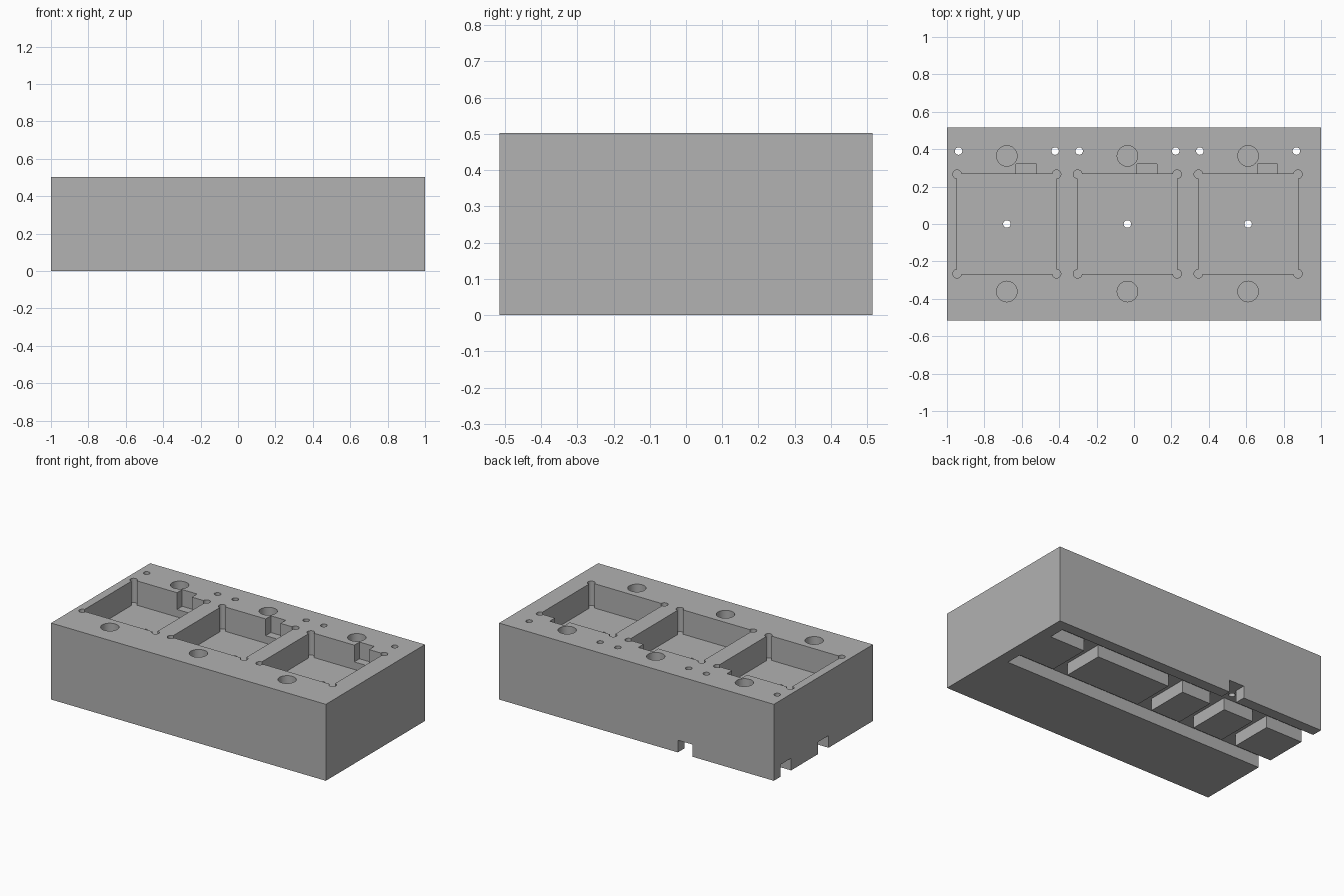
import bpy, bmesh
from math import cos, sin, pi, radians

cube = bpy.data.objects.get("Cube")
if cube:
    bpy.data.objects.remove(cube, do_unlink=True)

LENGTH, WIDTH, HEIGHT = 2.0, 1.03, 0.503
BAYS = (-0.68, -0.035, 0.61)          # bay centres along x
HALF = 0.266                          # half size of a square pocket
POCKET, NOTCH, SOCKET, CHANNEL = 0.16, 0.11, 0.2, 0.08
REAR = 0.39                           # y of the rear channel and its holes
GROOVE = 0.054                        # half width of the channels
OVER = 0.1                            # cutter overshoot


def prism(name, outline, z0, z1):
    """Extrude a flat counter-clockwise outline from z0 to z1."""
    bm = bmesh.new()
    base = bm.faces.new([bm.verts.new((x, y, z0)) for x, y in outline])
    top = bmesh.ops.extrude_face_region(bm, geom=[base])["geom"]
    bmesh.ops.translate(bm, vec=(0, 0, z1 - z0),
                        verts=[v for v in top if isinstance(v, bmesh.types.BMVert)])
    bmesh.ops.recalc_face_normals(bm, faces=bm.faces)
    mesh = bpy.data.meshes.new(name)
    bm.to_mesh(mesh)
    bm.free()
    obj = bpy.data.objects.new(name, mesh)
    bpy.context.collection.objects.link(obj)
    return obj


def rect(x0, x1, y0, y1):
    return [(x0, y0), (x1, y0), (x1, y1), (x0, y1)]


def arc(x, y, r, start, sweep, steps):
    return [(x + r * cos(radians(start + sweep * i / steps)),
             y + r * sin(radians(start + sweep * i / steps))) for i in range(steps + 1)]


def circle(x, y, r, steps=32):
    return arc(x, y, r, 0, 360, steps)[:-1]


def pocket_outline(cx):
    """Square with round reliefs centred on its corners."""
    points = []
    for k, (sx, sy) in enumerate(((-1, -1), (1, -1), (1, 1), (-1, 1))):
        points += arc(cx + sx * HALF, sy * HALF, 0.023, 90 * k + 90, 270, 18)
    return points


block = prism("fixture_block", rect(-LENGTH / 2, LENGTH / 2, -WIDTH / 2, WIDTH / 2), 0, HEIGHT)


def cut(outline, z0, z1):
    cutter = prism("cutter", outline, z0, z1)
    cutter.hide_render = True
    mod = block.modifiers.new("cut", "BOOLEAN")
    mod.operation, mod.solver, mod.object = "DIFFERENCE", "EXACT", cutter
    bpy.context.view_layer.objects.active = block
    bpy.ops.object.modifier_apply(modifier=mod.name)
    bpy.data.objects.remove(cutter, do_unlink=True)


# Bays: pocket, side notch, finger sockets and vent holes
top = HEIGHT + OVER
for cx in BAYS:
    cut(pocket_outline(cx), HEIGHT - POCKET, top)
    cut(rect(cx + 0.05, cx + 0.158, HALF - 0.03, 0.32), HEIGHT - NOTCH, top)
    for y in (-0.361, 0.364):
        cut(circle(cx, y, 0.055), HEIGHT - SOCKET, top)

# Underside channels: two lengthwise, open at one end
for y in (0, REAR):
    cut(rect(-LENGTH / 2 - OVER, 0.92, y - GROOVE, y + GROOVE), -OVER, CHANNEL)

# Cross channels joining them, one running out through the back
EXIT = -0.355
for x in BAYS + (EXIT,):
    end = WIDTH / 2 + OVER if x == EXIT else REAR
    cut(rect(x - GROOVE, x + GROOVE, 0, end), -OVER, CHANNEL)

# Through holes down into the channels
for cx in BAYS:
    for x, y in ((cx, 0), (cx - 0.258, REAR), (cx + 0.258, REAR)):
        cut(circle(x, y, 0.02, 24), -OVER, top)

# Plain grey material
grey = bpy.data.materials.new("plain_grey")
grey.use_nodes = True
colour = (0.445, 0.445, 0.445, 1)
grey.diffuse_color = colour
grey.node_tree.nodes["Principled BSDF"].inputs["Base Color"].default_value = colour
block.data.materials.clear()
block.data.materials.append(grey)
for face in block.data.polygons:
    face.material_index = 0

# Smooth the round holes, keep every corner sharp
block.select_set(True)
bpy.context.view_layer.objects.active = block
bpy.ops.object.shade_smooth_by_angle(angle=radians(30))
